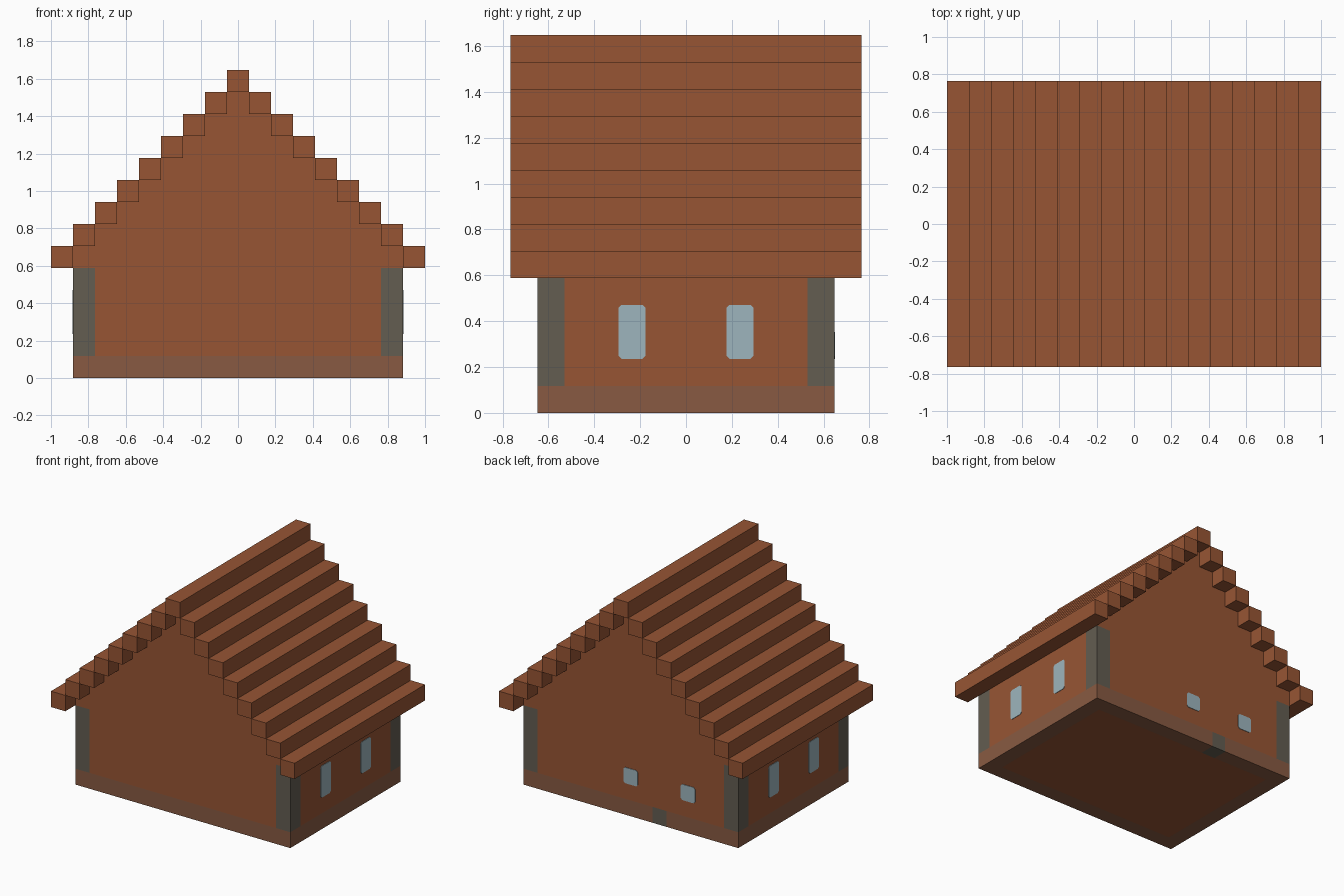
import bpy, bmesh
from mathutils import Vector, Matrix
from math import pi

if "Cube" in bpy.data.objects:
    bpy.data.objects.remove(bpy.data.objects["Cube"])

U = 2 / 17  # one building block


def material(name, rgb):
    lin = [((c / 255 + 0.055) / 1.055) ** 2.4 for c in rgb] + [1]
    m = bpy.data.materials.new(name)
    m.use_nodes = True
    m.diffuse_color = lin
    bsdf = m.node_tree.nodes["Principled BSDF"]
    bsdf.inputs["Base Color"].default_value = lin
    bsdf.inputs["Roughness"].default_value = 0.9
    return m


BRICK = material("brick brown", (151, 85, 52))
BASE = material("foundation brown", (136, 90, 66))
STONE = material("stone grey", (99, 93, 81))
GLASS = material("window blue", (157, 181, 189))


def finish(name, bm, mats, matrix=None):
    """Turn a mesh in block units into a scaled object."""
    bmesh.ops.transform(bm, matrix=Matrix.Scale(U, 4) @ (matrix or Matrix()), verts=bm.verts)
    bmesh.ops.recalc_face_normals(bm, faces=bm.faces)
    me = bpy.data.meshes.new(name)
    bm.to_mesh(me)
    bm.free()
    for m in mats:
        me.materials.append(m)
    ob = bpy.data.objects.new(name, me)
    bpy.context.collection.objects.link(ob)
    return ob


def box(x, y, z, sx, sy, sz):
    bm = bmesh.new()
    bmesh.ops.create_cube(bm, size=1, matrix=Matrix.Translation((x, y, z)) @ Matrix.Diagonal((sx, sy, sz, 1)))
    return bm


def prism(points, depth):
    """Extrude an outline drawn in x and z along +y."""
    bm = bmesh.new()
    face = bm.faces.new([bm.verts.new((x, 0, z)) for x, z in points])
    ext = bmesh.ops.extrude_face_region(bm, geom=[face])
    verts = [v for v in ext["geom"] if isinstance(v, bmesh.types.BMVert)]
    bmesh.ops.translate(bm, verts=verts, vec=(0, depth, 0))
    return bm


# Lower walls: one box cut along the colour borders
walls = box(0, 0, 2.5, 15, 11, 5)
cuts = {0: (-6.5, -2.5, -1.5, 6.5), 1: (-4.5, 4.5), 2: (1,)}
for axis, places in cuts.items():
    normal = Vector([float(axis == i) for i in range(3)])
    for p in places:
        bmesh.ops.bisect_plane(walls, geom=walls.verts[:] + walls.edges[:] + walls.faces[:],
                               plane_co=normal * p, plane_no=normal)
for f in walls.faces:
    c = f.calc_center_median()
    side, end = abs(c.x) > 6.5, abs(c.y) > 4.5
    if c.z < 1:
        if c.y > 4.5 and abs(c.x + 2) < 0.5:
            f.material_index = 2       # small door block at the back
        elif side or end:
            f.material_index = 1       # foundation ring
    elif side and end and c.z < 5:
        f.material_index = 2           # corner posts
finish("walls", walls, [BRICK, BASE, STONE])

# Stepped gable above the walls, fitting under the roof beams
outline = [(-7.5, 5)]
for i in range(-7, 8):
    top = 13 - abs(i)
    outline += [(i - 0.5, top), (i + 0.5, top)]
outline.append((7.5, 5))
finish("gable", prism(outline, 11), [BRICK], Matrix.Translation((0, -5.5, 0)))

# Roof: long beams climbing one block per step
for i in range(-8, 9):
    finish(f"roof_beam_{i + 9}", box(i, 0, 13.5 - abs(i), 1, 13, 1), [BRICK])


# Windows: thin plates with clipped corners
def window(name, height, place, turn):
    w, h, c = 0.5, height / 2, 0.11
    pts = [(-w + c, -h), (w - c, -h), (w, -h + c), (w, h - c),
           (w - c, h), (-w + c, h), (-w, h - c), (-w, -h + c)]
    matrix = Matrix.Translation(place) @ Matrix.Rotation(turn, 4, "Z")
    finish(name, prism(pts, 0.03), [GLASS], matrix)


for y in (-2, 2):
    end = "front" if y < 0 else "back"
    window(f"left_window_{end}", 2, (7.5, y, 3), -pi / 2)
    window(f"right_window_{end}", 2, (-7.5, y, 3), pi / 2)
for name, x in (("middle", 0), ("side", -4)):
    window(f"back_window_{name}", 1, (x, 5.5, 2.5), 0)
